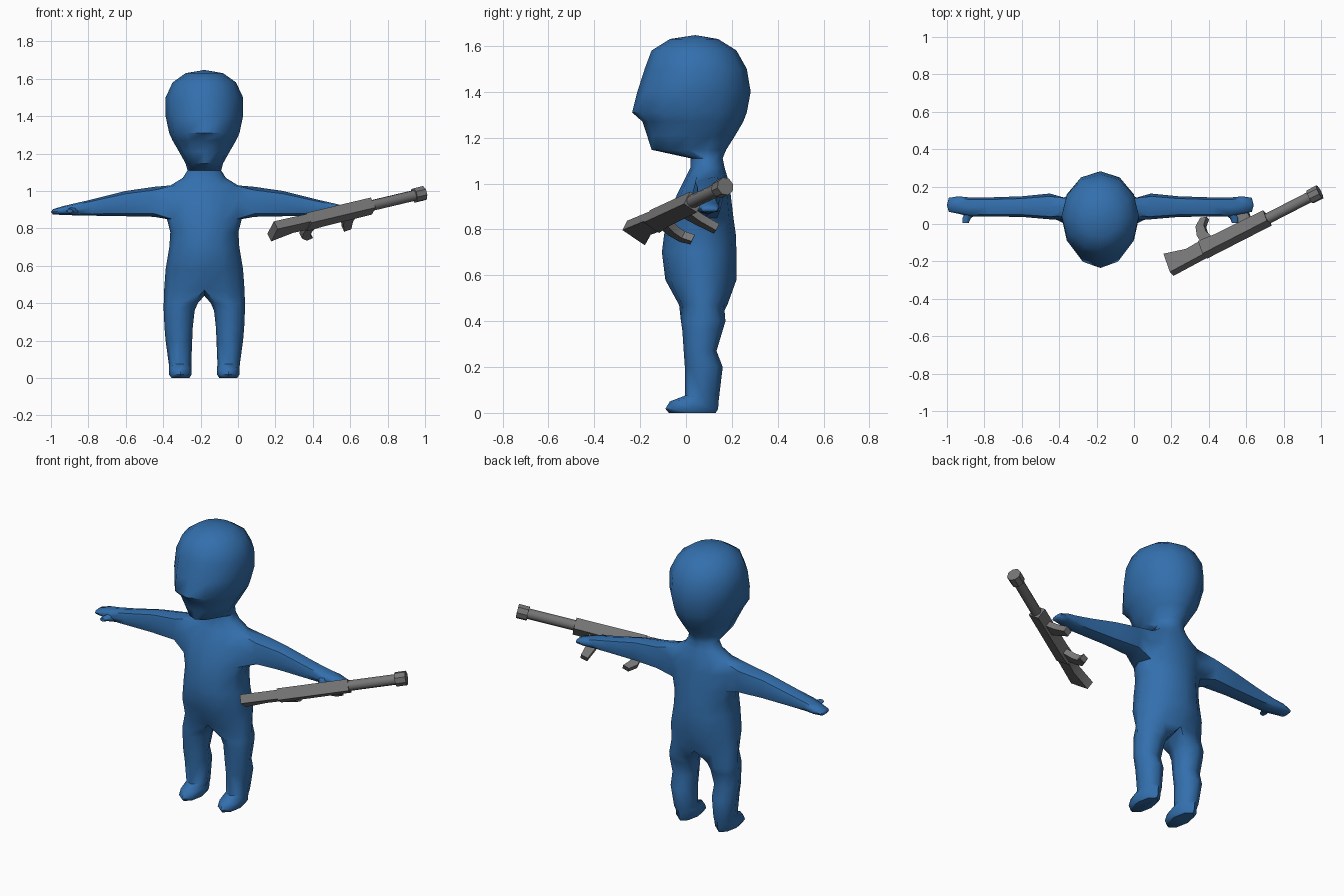
import bpy, bmesh, math
from mathutils import Vector, Matrix

if "Cube" in bpy.data.objects:
    bpy.data.objects.remove(bpy.data.objects["Cube"])

CX = -0.18  # centre line of the figure


def material(name, colour):
    m = bpy.data.materials.new(name)
    m.diffuse_color = (*colour, 1)
    m.use_nodes = True
    m.node_tree.nodes["Principled BSDF"].inputs["Base Color"].default_value = m.diffuse_color
    return m


blue = material("blue_skin", (0.033, 0.16, 0.42))
grey = material("gun_grey", (0.18, 0.18, 0.18))


def finish(bm, name, mat, angle):
    bmesh.ops.recalc_face_normals(bm, faces=bm.faces)
    me = bpy.data.meshes.new(name)
    bm.to_mesh(me)
    bm.free()
    ob = bpy.data.objects.new(name, me)
    bpy.context.collection.objects.link(ob)
    me.materials.append(mat)
    bpy.ops.object.select_all(action='DESELECT')
    ob.select_set(True)
    bpy.context.view_layer.objects.active = ob
    bpy.ops.object.shade_smooth_by_angle(angle=math.radians(angle))
    return ob


def ring(bm, pts):
    return [bm.verts.new(p) for p in pts]


def bridge(bm, a, b):
    n = len(a)
    for i in range(n):
        bm.faces.new((a[i], a[(i + 1) % n], b[(i + 1) % n], b[i]))


def cap(bm, r, tip):
    t = bm.verts.new(tip)
    for i in range(len(r)):
        bm.faces.new((r[i], r[(i + 1) % len(r)], t))


# Torso, neck and head sections: z, half width, front y, back y
column = [
    (.47, .215, -.03, .18), (.58, .207, -.09, .22), (.70, .187, -.105, .22),
    (.78, .182, -.095, .217), (.85, .20, -.08, .207), (.95, .21, -.04, .195),
    (1.03, .18, .0, .18), (1.07, .115, .02, .168), (1.11, .09, .02, .16),
    (1.147, .10, -.15, .175), (1.21, .135, -.17, .215), (1.27, .17, -.19, .25),
    (1.31, .188, -.235, .265), (1.40, .207, -.212, .282), (1.50, .207, -.18, .265),
    (1.58, .17, -.15, .22), (1.63, .10, -.07, .14)]
# Leg sections: z, inner x, outer x, front y, back y
leg = [
    (.40, .035, .217, -.022, .172), (.36, .052, .217, -.016, .16),
    (.27, .062, .213, -.01, .133), (.20, .065, .207, -.005, .16),
    (.075, .07, .19, -.005, .145), (.05, .068, .188, -.07, .142),
    (.018, .068, .188, -.09, .14), (.0, .08, .175, -.075, .13)]
# Arm sections: distance from centre, low z, high z, front y, back y
arm = [
    (.27, .862, 1.022, .025, .163), (.42, .865, 1.0, .038, .148),
    (.60, .868, .955, .04, .142), (.70, .87, .932, .04, .142),
    (.76, .872, .918, .055, .148), (.81, .875, .902, .065, .14)]
octagon = [(-.78, -.78), (0, -1), (.78, -.78), (1, 0),
           (.78, .78), (0, 1), (-.78, .78), (-1, 0)]

bm = bmesh.new()
rows = []
for z, hw, yf, yb in column:
    rows.append(ring(bm, [(CX + hw * math.cos(k * math.pi / 6),
                           (yf + yb) / 2 + (yb - yf) / 2 * math.sin(k * math.pi / 6), z)
                          for k in range(12)]))
A = 4  # first row of the shoulder opening
for i in range(len(rows) - 1):
    for k in range(12):
        if i in (A, A + 1) and k in (11, 0, 5, 6):
            continue
        n = (k + 1) % 12
        bm.faces.new((rows[i][k], rows[i][n], rows[i + 1][n], rows[i + 1][k]))
cap(bm, rows[-1], (CX, .04, 1.647))

crotch = bm.verts.new((CX, .075, .44))
for s in (1, -1):
    def col(k):
        return k % 12 if s == 1 else (6 - k) % 12
    # Arm grown from the shoulder opening
    prev = [rows[A + r][col(k)] for r, k in
            ((0, -1), (0, 0), (0, 1), (1, 1), (2, 1), (2, 0), (2, -1), (1, -1))]
    for d, z0, z1, y0, y1 in arm:
        cur = ring(bm, [(CX + s * d, (y0 + y1) / 2 + a * (y1 - y0) / 2,
                         (z0 + z1) / 2 + b * (z1 - z0) / 2) for a, b in octagon])
        bridge(bm, prev, cur)
        prev = cur
    cap(bm, prev, (CX + s * .82, .1, .888))
    # Leg and foot grown from half of the hip opening
    prev = [rows[0][col(k)] for k in range(-3, 4)] + [crotch]
    for z, x0, x1, y0, y1 in leg:
        pts = []
        for k in range(8):
            t = math.radians(-135 + 45 * k)
            pts.append((CX + s * ((x0 + x1) / 2 + (x1 - x0) / 2 * math.cos(t)),
                        (y0 + y1) / 2 + (y1 - y0) / 2 * math.sin(t), z))
        cur = ring(bm, pts)
        bridge(bm, prev, cur)
        prev = cur
    bm.faces.new(prev)
finish(bm, "body", blue, 55)

# Thumbs
for s, name in ((1, "left_thumb"), (-1, "right_thumb")):
    bm = bmesh.new()
    prev = None
    for d, y, r in ((.69, .06, .035), (.715, .03, .022), (.72, .005, .016)):
        cur = ring(bm, [(CX + s * (d + r * math.cos(k * math.pi / 3)), y,
                         .893 + .7 * r * math.sin(k * math.pi / 3)) for k in range(6)])
        if prev:
            bridge(bm, prev, cur)
        else:
            bm.faces.new(cur)
        prev = cur
    bm.faces.new(prev)
    finish(bm, name, blue, 55)

# Gun frame: u along the barrel, v towards the grips, w across; origin at the muzzle
U = Vector((.87, .446, .206)).normalized()
V = Vector((-.29, .79, -.54))
V = (V - U * V.dot(U)).normalized()
W = U.cross(V)
frame = Matrix.Translation((.98, .165, .985)) @ Matrix((U, V, W)).transposed().to_4x4()


def plate(name, outline, thick):
    bm = bmesh.new()
    lo, hi = (ring(bm, [(u, v, w) for u, v in outline]) for w in (-thick / 2, thick / 2))
    bridge(bm, lo, hi)
    bm.faces.new(lo)
    bm.faces.new(hi)
    bm.transform(frame)
    finish(bm, name, grey, 25)


def tube(name, u0, u1, r, sides):
    bm = bmesh.new()
    bmesh.ops.create_cone(bm, cap_ends=True, segments=sides, radius1=r, radius2=r, depth=u1 - u0)
    bm.transform(frame @ Matrix.Translation(((u0 + u1) / 2, 0, 0))
                 @ Matrix.Rotation(math.pi / 2, 4, 'Y'))
    finish(bm, name, grey, 40)


plate("gun_receiver", [(-.70, -.03), (-.305, -.03), (-.305, .04), (-.60, .045), (-.70, .055)], .065)
plate("gun_stock", [(-.905, -.035), (-.69, -.03), (-.69, .055), (-.78, .05), (-.905, .088)], .05)
plate("gun_rear_grip", [(-.69, .04), (-.62, .04), (-.645, .10), (-.645, .14), (-.615, .178),
                        (-.65, .19), (-.69, .155), (-.70, .10)], .035)
plate("gun_front_grip", [(-.47, .03), (-.39, .03), (-.395, .10), (-.38, .18),
                         (-.42, .19), (-.45, .11)], .035)
tube("gun_barrel", -.31, -.03, .029, 10)
tube("gun_muzzle", -.045, .015, .04, 8)
